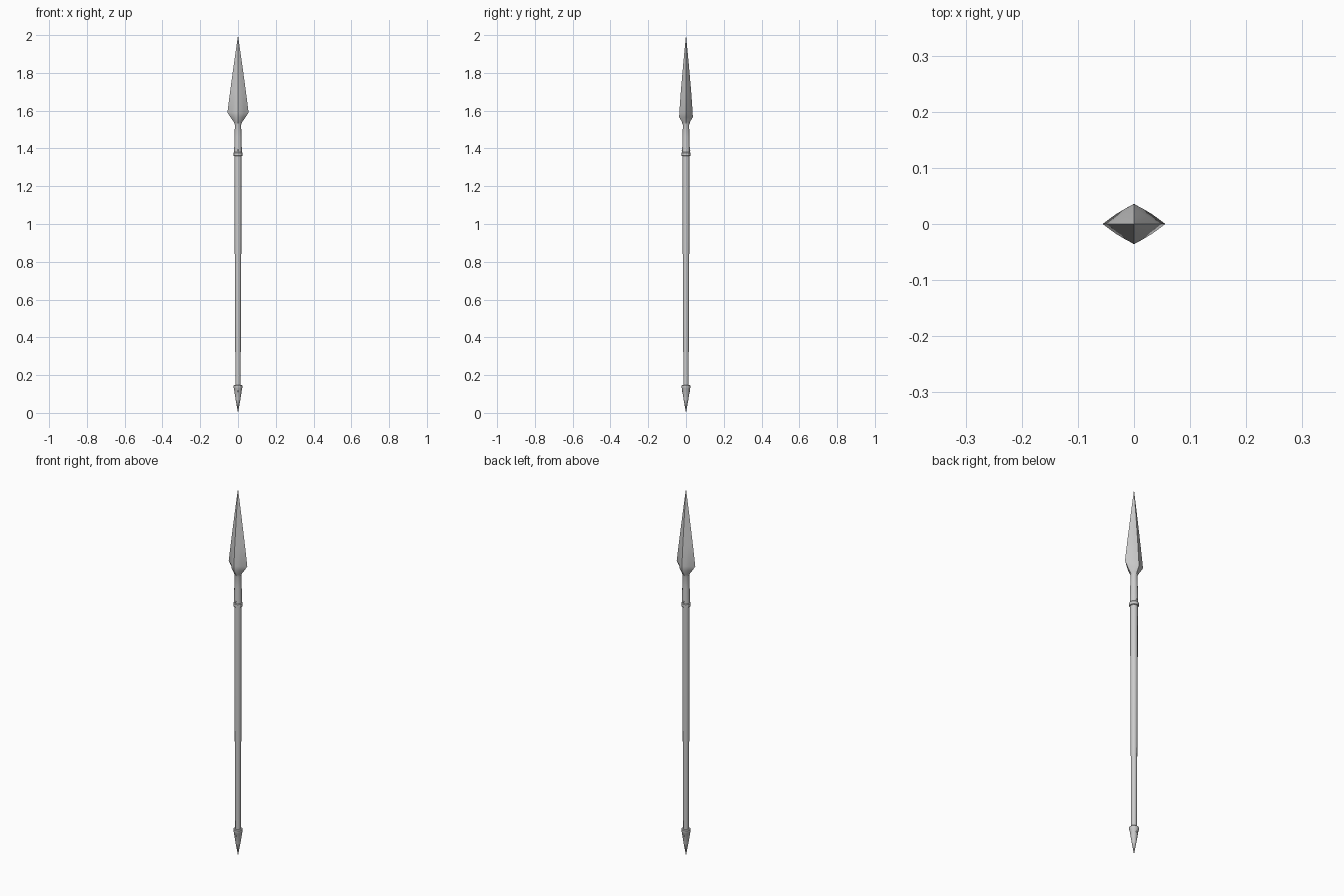
import bpy, bmesh, math

if "Cube" in bpy.data.objects:
    bpy.data.objects.remove(bpy.data.objects["Cube"])

SIDES = 12

def section(a, b, sharp):
    """Ring of 12 points blended from an ellipse (0) to a ridged blade diamond (1)."""
    quarter = [(1, 0), (0.57, 0.5), (0.27, 0.78), (0, 1)]
    pts = []
    for i in range(SIDES):
        ang = 2 * math.pi * i / SIDES
        c, s = math.cos(ang), math.sin(ang)
        k = i % 6 if i % 6 <= 3 else 6 - i % 6
        dx, dy = quarter[k]
        dx, dy = math.copysign(dx, c), math.copysign(dy, s)
        pts.append((a * (c + (dx - c) * sharp), b * (s + (dy - s) * sharp)))
    return pts

def loft(name, rings, tip=None, angle=30):
    """Skin rings of (z, a, b, sharp); optional pointed end after the last ring."""
    bm = bmesh.new()
    loops = [[bm.verts.new((x, y, z)) for x, y in section(a, b, t)]
             for z, a, b, t in rings]
    for lo, hi in zip(loops, loops[1:]):
        for i in range(SIDES):
            j = (i + 1) % SIDES
            bm.faces.new((lo[i], lo[j], hi[j], hi[i]))
    bm.faces.new(loops[0][::-1])
    if tip is None:
        bm.faces.new(loops[-1])
    else:
        p = bm.verts.new((0, 0, tip))
        for i in range(SIDES):
            bm.faces.new((loops[-1][i], loops[-1][(i + 1) % SIDES], p))
    bmesh.ops.recalc_face_normals(bm, faces=bm.faces)
    me = bpy.data.meshes.new(name)
    bm.to_mesh(me)
    bm.free()
    ob = bpy.data.objects.new(name, me)
    bpy.context.collection.objects.link(ob)
    bpy.ops.object.select_all(action='DESELECT')
    ob.select_set(True)
    bpy.context.view_layer.objects.active = ob
    bpy.ops.object.shade_smooth_by_angle(angle=math.radians(angle))
    return ob

def round_rings(profile):
    return [(z, r, r, 0) for z, r in profile]

# Tapered wooden shaft
loft("shaft", round_rings([(0.12, 0.0135), (0.5, 0.0155), (1.0, 0.018), (1.40, 0.0185)]))

# Spearhead: collar, socket, neck and ridged blade in one piece
loft("spearhead", round_rings([(1.36, 0.0215), (1.362, 0.0235), (1.377, 0.0235),
                               (1.381, 0.0205), (1.46, 0.0185), (1.525, 0.0165)]) +
     [(1.54, 0.022, 0.021, 0.3), (1.565, 0.040, 0.036, 0.8),
      (1.59, 0.056, 0.0355, 1), (1.70, 0.042, 0.0275, 1),
      (1.85, 0.0215, 0.0145, 1)], tip=2.0)

# Pointed butt cap with collar
cap = [(0.148, 0.0205), (0.145, 0.0235), (0.133, 0.0235), (0.129, 0.0215), (0.07, 0.0125)]
loft("butt_spike", round_rings(cap), tip=0.0)

# Rivets on the socket, neck and butt cap
for z, r in ((1.39, 0.0195), (1.535, 0.0175), (0.115, 0.019)):
    for side in (-1, 1):
        bpy.ops.mesh.primitive_uv_sphere_add(segments=8, ring_count=6, radius=0.0035,
                                             location=(0, side * r, z))
        bpy.context.object.name = "rivet"
        bpy.ops.object.shade_smooth()
